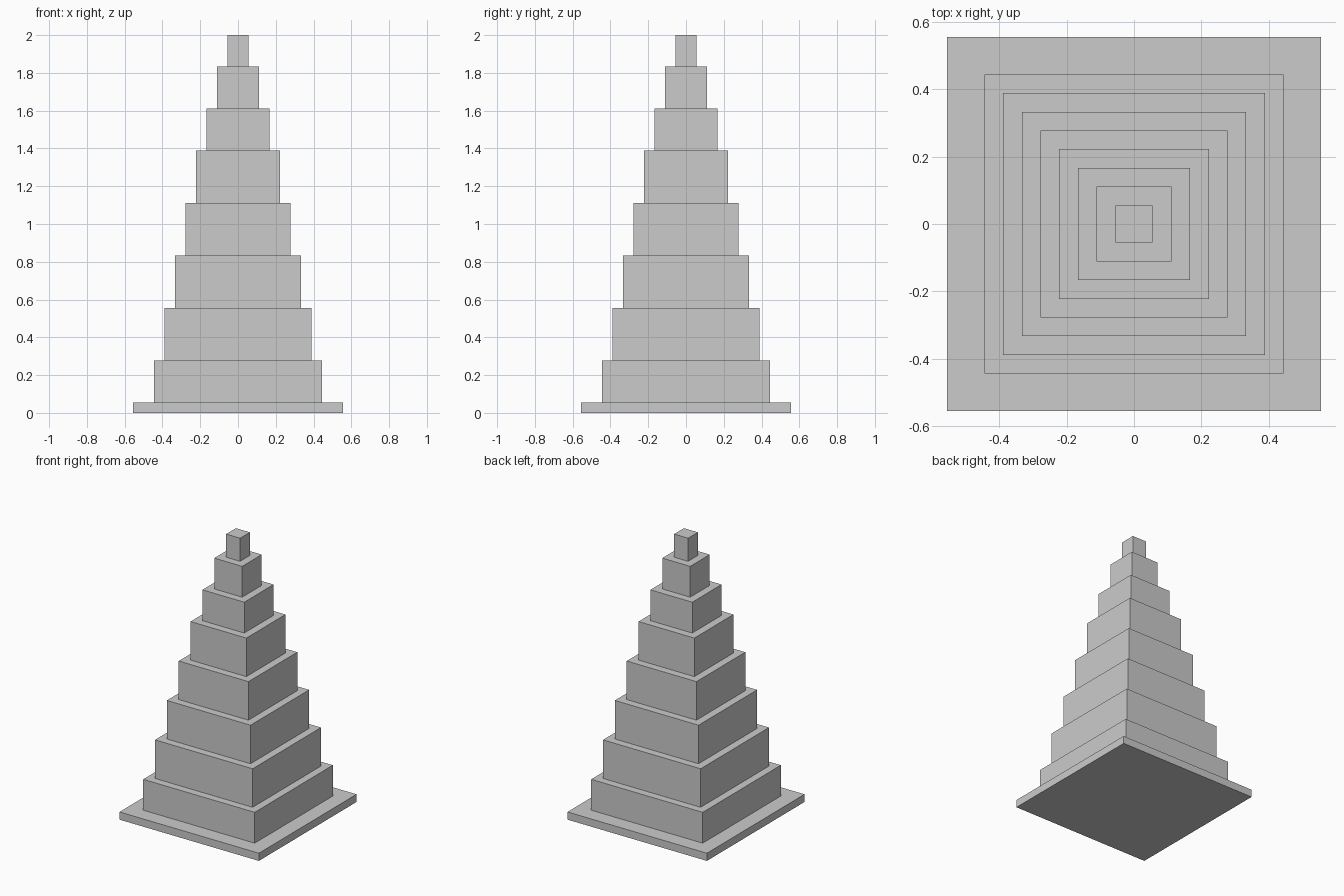
import bpy

if "Cube" in bpy.data.objects:
    bpy.data.objects.remove(bpy.data.objects["Cube"])

U = 1 / 18  # module: the whole tower is 36 modules tall


def box(name, half_width, bottom, height):
    """Square block, sizes in modules, standing at the given bottom."""
    bpy.ops.mesh.primitive_cube_add(size=1, location=(0, 0, (bottom + height / 2) * U))
    obj = bpy.context.object
    obj.name = obj.data.name = name
    obj.scale = (2 * half_width * U, 2 * half_width * U, height * U)
    bpy.ops.object.transform_apply(location=False, rotation=False, scale=True)
    return obj


# Thin base slab
box("base_slab", 10, 0, 1)

# Eight tiers, each one module narrower per side than the one below
bottom = 1
for i, height in enumerate((4, 5, 5, 5, 5, 4, 4, 3)):
    box(f"tier_{i + 1}", 8 - i, bottom, height)
    bottom += height
